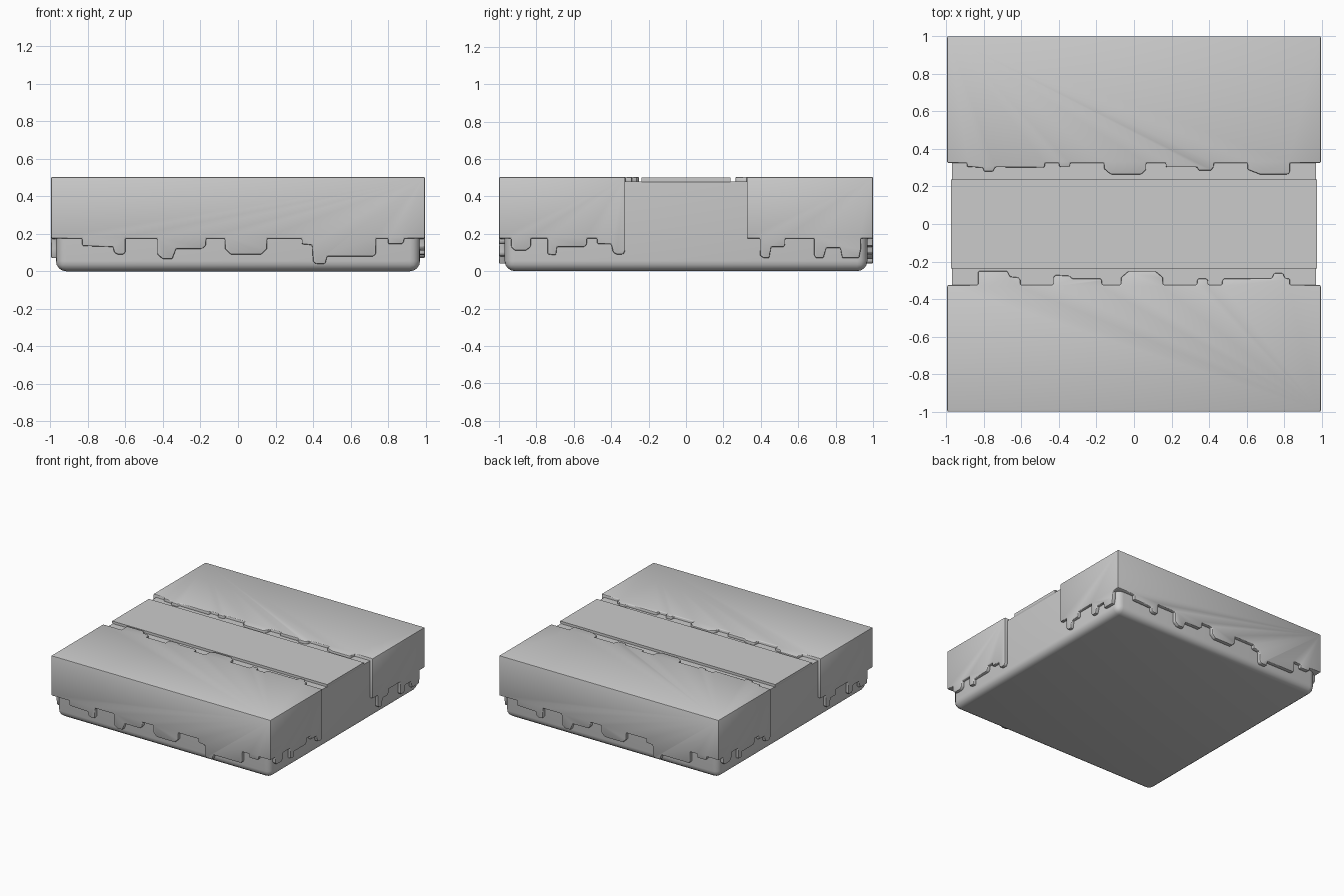
import bpy, bmesh, math
from mathutils import Matrix

if "Cube" in bpy.data.objects:
    bpy.data.objects.remove(bpy.data.objects["Cube"])

HX, HY, TOP, RIM, LIP = 0.995, 1.0, 0.503, 0.175, 0.325


def obj_from(bm, name):
    bmesh.ops.recalc_face_normals(bm, faces=bm.faces)
    me = bpy.data.meshes.new(name)
    bm.to_mesh(me)
    bm.free()
    o = bpy.data.objects.new(name, me)
    bpy.context.scene.collection.objects.link(o)
    return o


def box(name, x0, x1, y0, y1, z0, z1):
    bm = bmesh.new()
    bmesh.ops.create_cube(bm, size=1)
    for v in bm.verts:
        v.co = ((x0, x1)[v.co.x > 0], (y0, y1)[v.co.y > 0], (z0, z1)[v.co.z > 0])
    return obj_from(bm, name)


def prism(name, pts, place, a, b):
    """Extrude a 2D outline between depths a and b."""
    bm = bmesh.new()
    lo = [bm.verts.new(place(u, v, a)) for u, v in pts]
    hi = [bm.verts.new(place(u, v, b)) for u, v in pts]
    bm.faces.new(lo)
    bm.faces.new(hi)
    n = len(pts)
    for i in range(n):
        j = (i + 1) % n
        bm.faces.new((lo[i], lo[j], hi[j], hi[i]))
    return obj_from(bm, name)


def apply_mods(o):
    dg = bpy.context.evaluated_depsgraph_get()
    me = bpy.data.meshes.new_from_object(o.evaluated_get(dg))
    o.modifiers.clear()
    o.data = me


def smooth(o):
    bpy.ops.object.select_all(action='DESELECT')
    o.select_set(True)
    bpy.context.view_layer.objects.active = o
    bpy.ops.object.shade_smooth_by_angle(angle=math.radians(35))


# Drip outlines: position along the edge, then height of the hanging edge
FRONT = [
    [(-.83, .135), (-.665, .13), (-.66, .10), (-.64, .09), (-.61, .09), (-.6, .10)],
    [(-.43, .09), (-.4, .065), (-.35, .065), (-.33, .12), (-.19, .12), (-.17, .14)],
    [(-.07, .12), (-.04, .09), (.125, .09), (.155, .12)],
    [(.34, .145), (.395, .14), (.4, .05), (.415, .04), (.465, .04), (.475, .08),
     (.725, .08), (.735, .095)],
    [(.8, .145), (.875, .145), (.885, .16)]]
RIGHT_NEAR = [
    [(-.935, .13), (-.915, .11), (-.855, .11), (-.83, .13)],
    [(-.74, .09), (-.695, .085), (-.69, .13), (-.54, .13), (-.53, .145)],
    [(-.475, .145), (-.4, .145), (-.39, .1), (-.37, .09), (-.335, .09), (-LIP, .11)]]
RIGHT_FAR = [
    [(.395, .085), (.415, .07), (.445, .07), (.455, .13), (.525, .13), (.53, .145)],
    [(.685, .085), (.695, .07), (.735, .07), (.75, .125), (.825, .125), (.835, .07),
     (.925, .07), (.935, .12)]]
# Drips over the path edge: x, then distance from the path centre line
PATH_BACK = [
    [(-.89, .305), (-.805, .3), (-.8, .28), (-.75, .28), (-.74, .303), (-.48, .3), (-.475, .31)],
    [(-.4, .31), (-.39, .303), (-.35, .303), (-.34, .31)],
    [(-.16, .295), (-.125, .265), (.04, .265), (.065, .29)],
    [(.17, .303), (.335, .303), (.345, .285), (.41, .285), (.425, .305)],
    [(.605, .29), (.67, .265), (.82, .265), (.83, .275)]]
PATH_FRONT = [
    [(-.83, .25), (-.675, .25), (-.66, .28), (-.615, .285), (-.605, .295)],
    [(-.43, .285), (-.42, .272), (-.345, .275), (-.33, .29), (-.18, .29), (-.17, .3)],
    [(-.07, .285), (-.03, .252), (.115, .252), (.155, .285)],
    [(.335, .3), (.345, .29), (.385, .29), (.395, .3)],
    [(.47, .3), (.48, .29), (.735, .29), (.745, .262), (.795, .262), (.805, .29), (.83, .29)]]


def closed(drip, root):
    return [(drip[0][0], root)] + drip + [(drip[-1][0], root)]


def grass(name, s, near, far, path):
    """Grass half; s=-1 front, s=1 back. near/far are its two end faces."""
    g = box(name, -HX, HX, *sorted((s * LIP, s * HY)), RIM, TOP)
    parts = []
    for d in FRONT:
        parts.append((closed(d, .25), lambda u, v, w: (-s * u, s * w, v), .965, HY))
    for d in near:
        parts.append((closed(d, .25), lambda u, v, w: (w, u, v), .962, HX))
    for d in far:
        parts.append((closed(d, .25), lambda u, v, w: (-w, -u, v), .962, HX))
    for d in path:
        parts.append((closed(d, .4), lambda u, v, w: (u, s * v, w), .47, TOP))
    for p in parts:
        c = prism("drip_cutter", *p)
        m = g.modifiers.new("join", 'BOOLEAN')
        m.operation, m.solver, m.object = 'UNION', 'EXACT', c
        apply_mods(g)
        bpy.data.objects.remove(c)
    bm = bmesh.new()
    bm.from_mesh(g.data)
    bmesh.ops.remove_doubles(bm, verts=bm.verts, dist=1e-4)
    bmesh.ops.dissolve_limit(bm, angle_limit=.01, verts=bm.verts, edges=bm.edges)
    bm.to_mesh(g.data)
    bm.free()
    b = g.modifiers.new("soft_edges", 'BEVEL')
    b.width, b.segments, b.limit_method = .008, 2, 'ANGLE'
    apply_mods(g)
    smooth(g)


# Grass halves; each side repeats the opposite one turned half round
grass("grass_front", -1, RIGHT_NEAR, RIGHT_FAR, PATH_FRONT)
grass("grass_back", 1, RIGHT_FAR, RIGHT_NEAR, PATH_BACK)

# Earth base with rounded sides and underside
base = box("earth_base", -.97, .97, -.97, .97, 0, .48)
bm = bmesh.new()
bm.from_mesh(base.data)
bmesh.ops.bevel(bm, geom=[e for e in bm.edges if min(v.co.z for v in e.verts) < .01],
                offset=.055, segments=4, profile=.5, affect='EDGES')
bm.to_mesh(base.data)
bm.free()
smooth(base)

# Path strip with undercut ends
prism("path", [(-.975, TOP - .003), (-.975, .482), (-.962, .455), (.962, .455), (.975, .482), (.975, TOP - .003)],
      lambda u, v, w: (u, w, v), -.237, .237)
